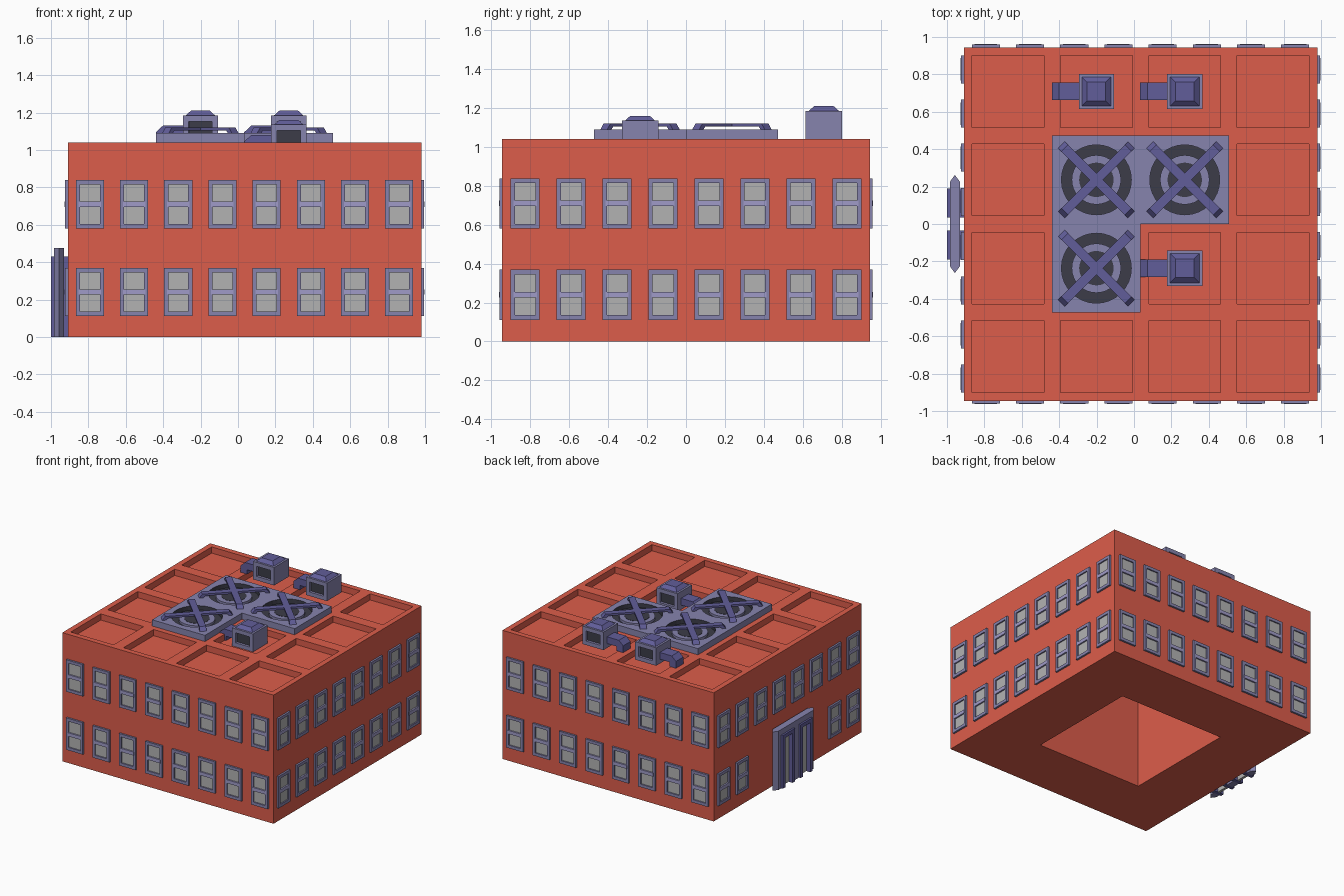
import bpy, bmesh, math
from mathutils import Matrix, Vector

if "Cube" in bpy.data.objects:
    bpy.data.objects.remove(bpy.data.objects["Cube"])


def material(name, rgb):
    m = bpy.data.materials.new(name)
    m.diffuse_color = (*rgb, 1)
    m.use_nodes = True
    m.node_tree.nodes["Principled BSDF"].inputs["Base Color"].default_value = m.diffuse_color
    return m


RED = material("brick_red", (0.72, 0.11, 0.07))
TRIM = material("light_trim", (0.24, 0.23, 0.42))
BAR = material("pale_bar", (0.35, 0.33, 0.58))
PURPLE = material("purple_metal", (0.12, 0.11, 0.32))
DARK = material("dark_metal", (0.045, 0.046, 0.065))
GLASS = material("glass", (0.45, 0.45, 0.45))
MATS = [RED, TRIM, BAR, PURPLE, DARK, GLASS]


def box(bm, lo, hi, mat):
    lo, hi = Vector(lo), Vector(hi)
    m = Matrix.Translation((lo + hi) / 2) @ Matrix.Diagonal((*(hi - lo), 1))
    vs = bmesh.ops.create_cube(bm, size=1, matrix=m)["verts"]
    faces = list({f for v in vs for f in v.link_faces})
    for f in faces:
        f.material_index = MATS.index(mat)
    return faces


def prism(bm, pts, vec, mat):
    """Extrude a closed outline along a vector."""
    old = set(bm.faces)
    f = bm.faces.new([bm.verts.new(p) for p in pts])
    ext = bmesh.ops.extrude_face_region(bm, geom=[f])["geom"]
    bmesh.ops.translate(bm, vec=vec, verts=[v for v in ext if isinstance(v, bmesh.types.BMVert)])
    if f.is_valid and len([e for e in f.edges if e.is_boundary]) == len(f.edges):
        bm.faces.remove(f)
    new = [g for g in bm.faces if g not in old]
    bmesh.ops.recalc_face_normals(bm, faces=new)
    for g in new:
        g.material_index = MATS.index(mat)


def cone(bm, r1, r2, z0, z1, mat, n=32, at=(0, 0), turn=0):
    m = Matrix.Translation((*at, (z0 + z1) / 2)) @ Matrix.Rotation(turn, 4, "Z")
    vs = bmesh.ops.create_cone(bm, cap_ends=True, segments=n, radius1=r1, radius2=r2,
                               depth=z1 - z0, matrix=m)["verts"]
    for f in {f for v in vs for f in v.link_faces}:
        f.material_index = MATS.index(mat)


def mesh(bm, name):
    me = bpy.data.meshes.new(name)
    bm.to_mesh(me)
    bm.free()
    for m in MATS:
        me.materials.append(m)
    return me


def place(me, name, loc=(0, 0, 0), rot=0):
    ob = bpy.data.objects.new(name, me)
    ob.location, ob.rotation_euler.z = loc, rot
    bpy.context.collection.objects.link(ob)
    return ob


def carve(ob, cutter_bm):
    """Cut a mesh out of an object and keep only the result."""
    cut = place(mesh(cutter_bm, "cutter"), "cutter")
    cut.hide_render = True
    mod = ob.modifiers.new("cut", "BOOLEAN")
    mod.object, mod.solver = cut, "EXACT"
    dg = bpy.context.evaluated_depsgraph_get()
    me = bpy.data.meshes.new_from_object(ob.evaluated_get(dg))
    ob.modifiers.clear()
    ob.data = me
    bpy.data.objects.remove(cut)


T = 0.4725                       # one bay of the building
CX, HALF, TOP, FLOOR = 0.035, 0.945, 1.04, 0.99
BAYS = [(i - 1.5) * T for i in range(4)]
FANS = [(1, 1), (1, 2), (2, 2)]

# Building body with sunken roof panels and a central shaft open below
bm = bmesh.new()
box(bm, (CX - HALF, -HALF, 0), (CX + HALF, HALF, TOP), RED)
body = place(mesh(bm, "building"), "building")
bm = bmesh.new()
for i, x in enumerate(BAYS):
    for j, y in enumerate(BAYS):
        if (i, j) not in FANS:
            box(bm, (CX + x - .192, y - .192, FLOOR), (CX + x + .192, y + .192, TOP + .1), RED)
box(bm, (CX - T, -T, -.1), (CX + T, T, FLOOR - .01), RED)
carve(body, bm)

# Window: frame, glass and sash bar, facing -y
bm = bmesh.new()
W, H = .075, .129
for s in (-1, 1):
    box(bm, (s * W, -.015, -H), (s * (W - .022), .002, H), TRIM)
    box(bm, (-W + .022, -.015, s * H), (W - .022, .002, s * (H - .024)), TRIM)
box(bm, (-W + .02, -.005, -H + .02), (W - .02, .002, H - .02), GLASS)
box(bm, (-W + .015, -.017, -.014), (W - .015, .001, .014), BAR)
bmesh.ops.recalc_face_normals(bm, faces=bm.faces)
window = mesh(bm, "window")
for side, name in enumerate(("front", "right", "back", "left")):
    a = side * math.pi / 2
    for row, z in enumerate((.24, .71)):
        for k in range(8):
            if name == "left" and row == 0 and 2 <= k <= 5:
                continue         # the entrance takes these four
            p = Matrix.Rotation(a, 3, "Z") @ Vector(((k - 3.5) * T / 2, -HALF, z))
            place(window, f"window_{name}_{row}_{k}", p + Vector((CX, 0, 0)), a)

# Entrance: header with pointed ends, three posts and two glazed doors
bm = bmesh.new()
xf, xb, xm = -.985, -.93, -.958
prism(bm, [(xf, -.225, .42), (xf, .225, .42), (xm, .262, .42), (xb, .225, .42),
           (xb, -.225, .42), (xm, -.262, .42)], (0, 0, .055), TRIM)
for s in (-1, 1):
    prism(bm, [(xf, s * .19, 0), (xf, s * .225, 0), (xm, s * .262, 0),
               (xb, s * .225, 0), (xb, s * .19, 0)], (0, 0, .42), TRIM)
box(bm, (xf, -.035, 0), (xb, .035, .42), TRIM)
place(mesh(bm, "entrance_surround"), "entrance_surround")
for s in (-1, 1):
    bm = bmesh.new()
    y0, y1 = sorted((s * .035, s * .19))
    box(bm, (-1, y0, 0), (-.91, y0 + .03, .43), PURPLE)
    box(bm, (-1, y1 - .03, 0), (-.91, y1, .43), PURPLE)
    box(bm, (-1, y0 + .03, .4), (-.91, y1 - .03, .43), PURPLE)
    box(bm, (-.965, y0 + .03, 0), (-.945, y1 - .03, .4), GLASS)
    place(mesh(bm, "door"), "door_near" if s < 0 else "door_far")

# L-shaped fan housing with three round wells
bm = bmesh.new()
prism(bm, [(CX - T, -T, TOP), (CX, -T, TOP), (CX, 0, TOP), (CX + T, 0, TOP),
           (CX + T, T, TOP), (CX - T, T, TOP)], (0, 0, .05), TRIM)
housing = place(mesh(bm, "fan_housing"), "fan_housing")
bm = bmesh.new()
for i, j in FANS:
    cone(bm, .187, .187, TOP + .012, 1.2, DARK, at=(CX + BAYS[i], BAYS[j]))
carve(housing, bm)

# Fan: inner ring, hub and a raised cross guard
bm = bmesh.new()
cone(bm, .186, .186, TOP + .01, TOP + .016, DARK)
cone(bm, .132, .132, TOP + .01, TOP + .035, TRIM)
cone(bm, .092, .092, TOP + .01, TOP + .037, DARK)
arch = [(-.265, 1.088), (-.24, 1.12), (.24, 1.12), (.265, 1.088),
        (.235, 1.088), (.22, 1.104), (-.22, 1.104), (-.235, 1.088)]
for a in (45, -45):
    r = Matrix.Rotation(math.radians(a), 3, "Z")
    prism(bm, [r @ Vector((x, -.025, z)) for x, z in arch], r @ Vector((0, .05, 0)), PURPLE)
fan = mesh(bm, "fan")
for n, (i, j) in enumerate(FANS):
    place(fan, f"fan_{n}", (CX + BAYS[i], BAYS[j], 0))

# Roof vent: box with front and back openings, sloped cap and bent duct
bm = bmesh.new()
faces = box(bm, (-.094, -.094, 0), (.094, .094, .145), TRIM)
ends = [f for f in faces if abs(f.normal.y) > .9]
bmesh.ops.inset_individual(bm, faces=ends, thickness=.045)
bmesh.ops.inset_individual(bm, faces=ends, thickness=0.0005, depth=-.02)
for f in ends:
    f.material_index = MATS.index(DARK)
cone(bm, .078 * 2 ** .5, .05 * 2 ** .5, .145, .17, PURPLE, 4, turn=math.pi / 4)
duct = [(-.09, .09), (-.2, .09), (-.238, .055), (-.238, 0), (-.18, 0), (-.18, .035), (-.09, .035)]
prism(bm, [(x, -.047, z) for x, z in duct], (0, .094, 0), PURPLE)
vent = mesh(bm, "vent")
for n, (i, j, z) in enumerate(((1, 3, TOP), (2, 3, TOP), (2, 1, FLOOR))):
    place(vent, f"vent_{n}", (CX + BAYS[i], BAYS[j], z))
